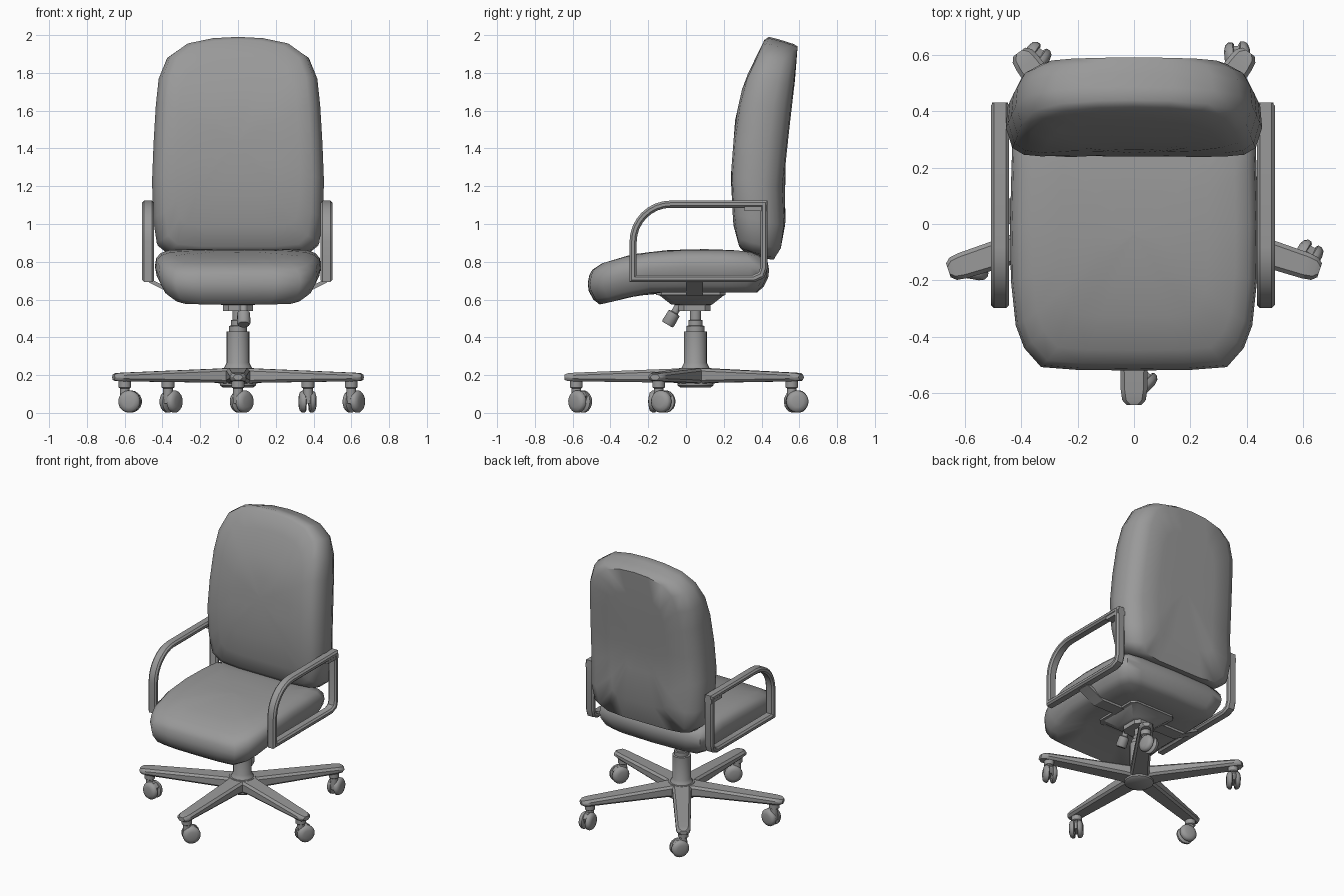
import bpy, bmesh, math
from mathutils import Vector, Matrix

cube = bpy.data.objects.get("Cube")
if cube:
    bpy.data.objects.remove(cube)

grey = bpy.data.materials.new("mid_grey")
grey.use_nodes = True
grey.diffuse_color = (0.32, 0.32, 0.32, 1)
grey.node_tree.nodes["Principled BSDF"].inputs["Base Color"].default_value = (0.32, 0.32, 0.32, 1)

BASE_Y = 0.05   # the swivel column stands a little behind the middle


def loft(name, rings, closed=False, angle=40):
    """Skin a list of equal-length point rings into one object."""
    bm = bmesh.new()
    rows = [[bm.verts.new(p) for p in ring] for ring in rings]
    n = len(rows[0])
    pairs = list(zip(rows, rows[1:]))
    if closed:
        pairs.append((rows[-1], rows[0]))
    else:
        bm.faces.new(rows[0])
        bm.faces.new(rows[-1])
    for a, b in pairs:
        for i in range(n):
            j = (i + 1) % n
            bm.faces.new((a[i], a[j], b[j], b[i]))
    bmesh.ops.recalc_face_normals(bm, faces=bm.faces)
    mesh = bpy.data.meshes.new(name)
    bm.to_mesh(mesh)
    bm.free()
    mesh.materials.append(grey)
    ob = bpy.data.objects.new(name, mesh)
    bpy.context.collection.objects.link(ob)
    bpy.ops.object.select_all(action='DESELECT')
    ob.select_set(True)
    bpy.context.view_layer.objects.active = ob
    bpy.ops.object.shade_smooth_by_angle(angle=math.radians(angle))
    return ob


def lathe(name, profile, base, axis=(0, 0, 1), sides=20):
    """Turn (radius, height) pairs about an axis through base."""
    rot = Vector((0, 0, 1)).rotation_difference(Vector(axis)).to_matrix()
    turn = [2 * math.pi * i / sides for i in range(sides)]
    return loft(name, [[Vector(base) + rot @ Vector((r * math.cos(t), r * math.sin(t), h))
                        for t in turn] for r, h in profile])


def section(w, lo, hi, c):
    """Chamfered rectangle, half width w, from lo to hi."""
    return [(w, lo + c), (w, hi - c), (w - c, hi), (c - w, hi),
            (-w, hi - c), (-w, lo + c), (c - w, lo), (w - c, lo)]


def box(name, x, y, z):
    return loft(name, [[(x[0], y[0], h), (x[1], y[0], h), (x[1], y[1], h), (x[0], y[1], h)] for h in z])


def curve_value(points, v):
    if v <= points[0][0]:
        return points[0][1]
    for (a, fa), (b, fb) in zip(points, points[1:]):
        if v <= b:
            return fa + (fb - fa) * (v - a) / (b - a)
    return points[-1][1]


def cushion(name, half, near, far, layers, shift, place):
    """Padded slab: a mirrored outline scaled through layers between two curves."""
    outline = half + [(-u, v) for u, v in reversed(half[1:-1])]
    mid = (half[0][1] + half[-1][1]) / 2
    rings = []
    for su, sv, d in layers:
        ring = []
        for u, v in outline:
            v = mid + sv * (v - mid)
            w = curve_value(near, v) * (1 - d) + curve_value(far, v) * d
            ring.append(place(su * u, v - shift * d, w))
        rings.append(ring)
    return loft(name, rings, angle=50)


# Backrest
cushion("backrest",
        [(0, .86), (.22, .86), (.37, .872), (.43, .92), (.45, 1.05), (.455, 1.25), (.447, 1.45),
         (.435, 1.65), (.42, 1.79), (.375, 1.9), (.28, 1.965), (.14, 1.993), (0, 2)],
        [(.86, .28), (1, .25), (1.25, .237), (1.55, .26), (1.75, .305), (1.85, .355), (2, .42)],
        [(.87, .47), (.93, .51), (1.1, .53), (1.25, .515), (1.5, .54), (1.8, .575), (2, .595)],
        [(.02, .02, 0), (.25, .25, 0), (.5, .5, 0), (.72, .78, 0), (.86, .96, .03), (.95, .995, .12),
         (1, 1, .38), (.985, 1, .65), (.92, 1, .85), (.78, .99, .98), (.5, .7, 1), (.25, .3, 1), (.02, .02, 1)],
        .055, lambda u, v, w: (u, w, v))

# Seat
cushion("seat",
        [(0, -.52), (.2, -.518), (.33, -.508), (.39, -.44), (.42, -.36), (.437, -.2), (.44, 0),
         (.435, .2), (.43, .34), (.4, .41), (.3, .43), (0, .44)],
        [(-.52, .765), (-.44, .795), (-.28, .84), (-.1, .862), (.1, .867), (.3, .86), (.44, .835)],
        [(-.52, .565), (-.42, .58), (-.3, .615), (-.18, .638), (.44, .638)],
        [(.02, .02, 0), (.3, .3, 0), (.6, .6, 0), (.82, .85, .01), (.93, .95, .08), (.985, .985, .2),
         (1, 1, .4), (.98, .99, .6), (.92, .94, .85), (.83, .87, 1), (.5, .5, 1), (.02, .02, 1)],
        0, lambda u, v, w: (u, v, w))

# Armrest loops, swept in the side plane
path = [(-.28, .712), (-.28, .8)]
for i in range(9):
    a = math.pi * (1 - i / 16)
    path.append((-.08 + .2 * math.cos(a), .905 + .2 * math.sin(a)))
path += [(.2, 1.105), (.413, 1.105), (.413, .77), (.4, .73), (.36, .712), (.1, .712)]
path = [Vector(p) for p in path]
for side, label in ((1, "left"), (-1, "right")):
    cx = side * .472 - .004
    rings = []
    for i, p in enumerate(path):
        t0 = (p - path[i - 1]).normalized()
        t1 = (path[(i + 1) % len(path)] - p).normalized()
        t = (t0 + t1).normalized()
        n = Vector((-t.y, t.x)) / t.dot(t0)
        rings.append([(cx + x, p.x + n.x * o, p.y + n.y * o)
                      for x, o in section(.032, -.019, .019, .011)])
    loft(label + "_armrest", rings, closed=True)
    box(label + "_arm_joint", (cx - .028, cx + .028), (.31, .432), (1.07, 1.1))

# Strap carrying both armrests under the seat
rings = []
for x, z in ((-.47, .7), (-.4, .665), (-.34, .632), (.34, .632), (.4, .665), (.47, .7)):
    rings.append([(x, 0, z - .01), (x, .09, z - .01), (x, .09, z + .012), (x, 0, z + .012)])
loft("arm_strap", rings, angle=20)

# Tilt mechanism and tension knob
rings = []
for w, y0, y1, z in ((.08, -.04, .13, .54), (.08, -.04, .13, .57), (.1, -.08, .14, .575),
                     (.16, -.14, .2, .622), (.18, -.16, .21, .625), (.18, -.16, .21, .645)):
    rings.append([(x, (y0 + y1) / 2 + y, z)
                  for x, y in section(w, (y0 - y1) / 2, (y1 - y0) / 2, .03)])
loft("tilt_mechanism", rings, angle=25)
lathe("tension_knob", [(.02, 0), (.02, .05), (.034, .055), (.036, .115), (.03, .125)],
      (.03, -.035, .575), (0, -.5, -.85), 14)

# Column and hub
lathe("column", [(.08, .225), (.068, .25), (.06, .265), (.06, .43), (.048, .432), (.048, .46),
                 (.038, .462), (.038, .49), (.03, .492), (.03, .56)], (0, BASE_Y, 0), sides=24)
lathe("hub", [(.08, .135), (.095, .145), (.1, .21), (.085, .238)], (0, BASE_Y, 0), sides=20)

# Five legs with twin-wheel casters; the last number is the way each caster trails
names = ("front", "left", "back_left", "back_right", "right")
for i, (name, trail) in enumerate(zip(names, (45, 60, 95, 55, -10))):
    a = math.radians(-90 + 72 * i)
    spin = Matrix.Translation((0, BASE_Y, 0)) @ Matrix.Rotation(a, 4, 'Z')
    rings = []
    for r, w, lo, hi in ((.03, .066, .15, .238), (.12, .06, .16, .234), (.64, .047, .167, .213),
                         (.675, .042, .169, .21), (.693, .026, .174, .203)):
        rings.append([spin @ Vector((r, y, z)) for y, z in section(w, lo, hi, .014)])
    loft(name + "_leg", rings)

    stem = spin @ Vector((.63, 0, 0))
    t = math.radians(trail)
    ahead = Vector((math.cos(t), math.sin(t), 0))
    axle = Vector((-ahead.y, ahead.x, 0))
    centre = stem + ahead * .028 + Vector((0, 0, .06))
    lathe(name + "_caster_stem", [(.026, .08), (.026, .13), (.034, .135), (.034, .17)], stem, sides=14)
    for s in (1, -1):
        lathe(name + "_caster_wheel", [(.05, .008), (.059, .014), (.059, .028), (.05, .04), (.03, .046)],
              centre, axle * s, 18)
    # Hood between the wheels
    hood = []
    for o in (-.012, .012):
        hood.append([centre + axle * o + ahead * f + Vector((0, 0, h)) for f, h in
                     ((-.052, -.01), (-.052, .045), (-.02, .06), (.02, .056), (.045, .03), (.03, -.01))])
    loft(name + "_caster_hood", hood)
